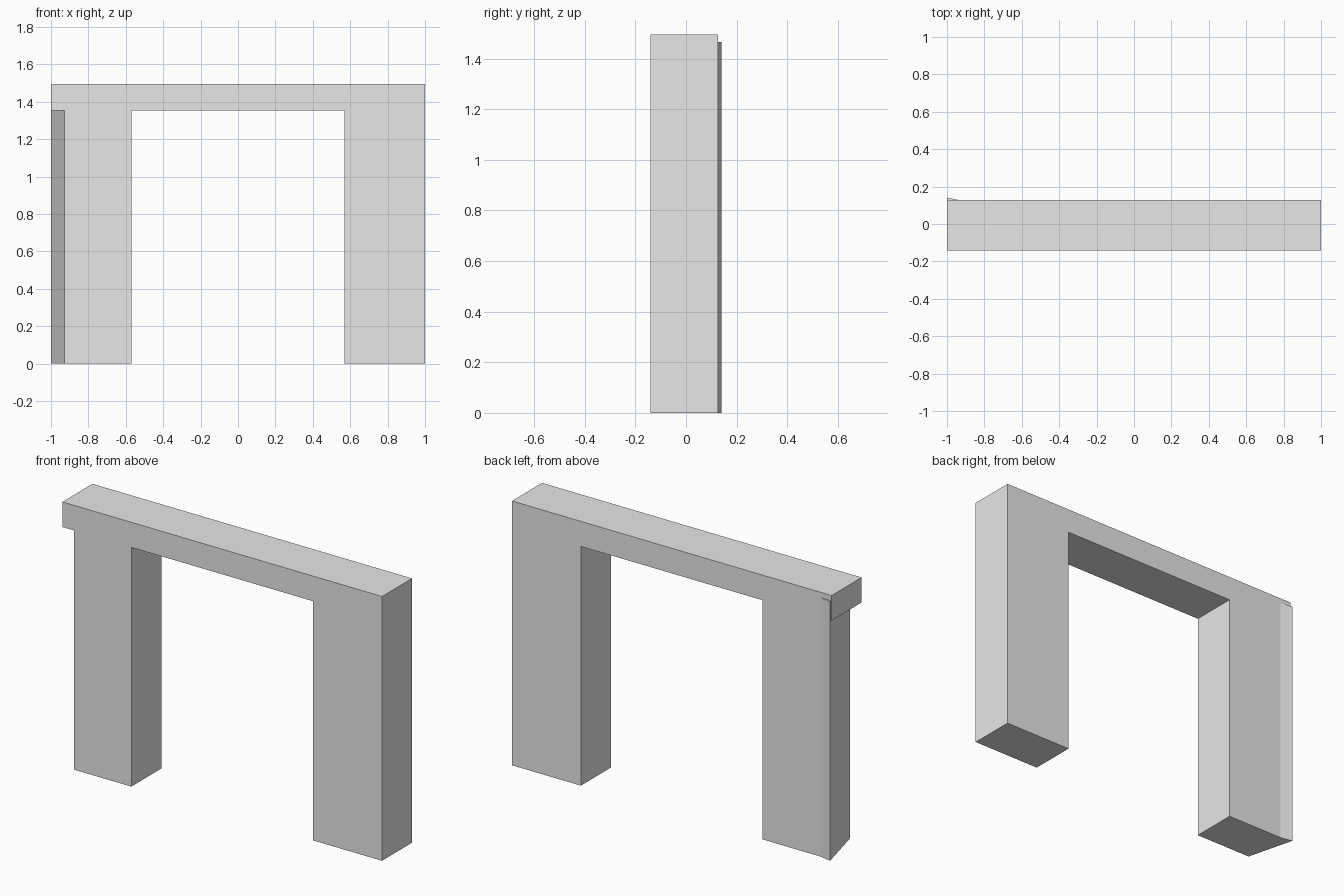
import bpy
import bmesh

cube = bpy.data.objects.get("Cube")
if cube:
    bpy.data.objects.remove(cube, do_unlink=True)

grey = bpy.data.materials.new("light_grey")
grey.use_nodes = True
colour = (0.8, 0.8, 0.8, 1)
grey.diffuse_color = colour
grey.node_tree.nodes["Principled BSDF"].inputs["Base Color"].default_value = colour

FRONT, BACK = -0.141, 0.127
UNDER, TOP = 1.353, 1.495
INNER = 0.569


def prism(name, outline, bottom, top):
    """Extrude a plan outline upwards from bottom to top."""
    bm = bmesh.new()
    face = bm.faces.new([bm.verts.new((x, y, bottom)) for x, y in outline])
    new = bmesh.ops.extrude_face_region(bm, geom=[face])["geom"]
    verts = [v for v in new if isinstance(v, bmesh.types.BMVert)]
    bmesh.ops.translate(bm, verts=verts, vec=(0, 0, top - bottom))
    bmesh.ops.recalc_face_normals(bm, faces=bm.faces)
    mesh = bpy.data.meshes.new(name)
    bm.to_mesh(mesh)
    bm.free()
    mesh.materials.append(grey)
    obj = bpy.data.objects.new(name, mesh)
    bpy.context.collection.objects.link(obj)


def rectangle(x0, x1):
    return [(x0, FRONT), (x1, FRONT), (x1, BACK), (x0, BACK)]


# Straight beam across the top
prism("lintel", rectangle(-1, 1), UNDER, TOP)

# Square leg under the beam
prism("left_leg", rectangle(INNER, 1), 0, UNDER)

# Leg with a slanted outer side and a corner that juts out behind the beam
skewed = [(-0.928, FRONT), (-INNER, FRONT), (-INNER, BACK), (-0.93, BACK), (-1, 0.141)]
prism("right_leg", skewed, 0, 1.465)
